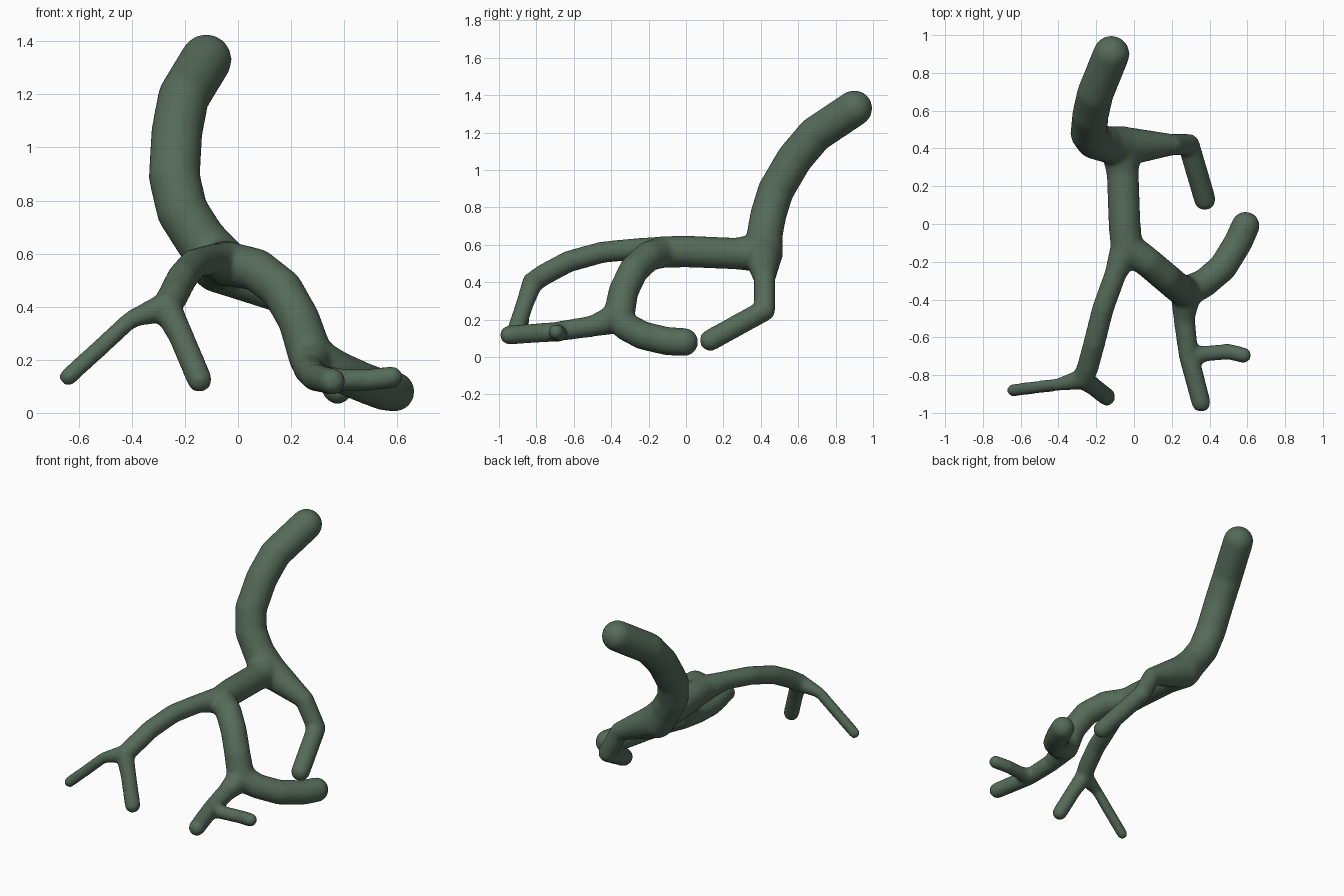
import bpy, bmesh
from mathutils import Vector, Matrix

if "Cube" in bpy.data.objects:
    bpy.data.objects.remove(bpy.data.objects["Cube"])

bark = bpy.data.materials.new("dark green")
bark.diffuse_color = (0.09, 0.145, 0.1, 1)
bark.use_nodes = True
bark.node_tree.nodes["Principled BSDF"].inputs["Base Color"].default_value = bark.diffuse_color

# Places where limbs meet: x, y, z, radius
hub = (-.07, .41, .56, .11)
fork = (-.04, -.12, .562, .085)
left = (-.27, -.82, .4, .056)
right = (.275, -.36, .21, .085)
spur = (.29, -.7, .135, .053)


def limb(radius, start, *points, end=None):
    """Path of (point, radius) from one meeting place to a tip or another meeting place."""
    path = [(start[:3], start[3])] + [(p, radius) for p in points]
    return path + ([(end[:3], end[3])] if end else [])


limbs = [
    # trunk and spine
    limb(.097, hub, (-.14, .42, .65), (-.21, .44, .76), (-.24, .48, .89), (-.23, .58, 1.06),
         (-.205, .69, 1.19), (-.12, .9, 1.33)),
    limb(.085, hub, (-.06, .27, .553), (-.05, 0, .565), end=fork),
    # bent back branch
    limb(.058, hub, (.2, .42, .42), (.29, .42, .25), (.375, .13, .09)),
    # left branch and its two twigs
    limb(.058, fork, (-.1, -.27, .578), (-.165, -.45, .56), (-.21, -.63, .51),
         (-.245, -.76, .44), end=left),
    limb(.034, left, (-.4, -.85, .355), (-.64, -.88, .135)),
    limb(.048, left, (-.215, -.86, .29), (-.145, -.915, .125)),
    # right branch and its fork
    limb(.08, fork, (.07, -.2, .54), (.165, -.28, .465), (.23, -.335, .35), end=right),
    limb(.076, right, (.37, -.315, .16), (.47, -.23, .115), (.55, -.1, .085), (.59, -.01, .08)),
    limb(.057, right, (.265, -.5, .165), end=spur),
    limb(.051, spur, (.355, -.945, .118)),
    limb(.042, spur, (.39, -.685, .125), (.5, -.675, .125), (.58, -.695, .135)),
]


def add_limb(bm, path):
    """Ball at each path point, tapered cone between neighbours."""
    for p, r in path:
        bmesh.ops.create_icosphere(bm, subdivisions=3, radius=r, matrix=Matrix.Translation(p))
    for (p, r1), (q, r2) in zip(path, path[1:]):
        p, q = Vector(p), Vector(q)
        d = q - p
        m = Matrix.Translation((p + q) / 2) @ d.to_track_quat('Z', 'Y').to_matrix().to_4x4()
        bmesh.ops.create_cone(bm, cap_ends=True, segments=20, radius1=r1, radius2=r2,
                              depth=d.length, matrix=m)


bm = bmesh.new()
for path in limbs:
    add_limb(bm, path)
me = bpy.data.meshes.new("branch")
bm.to_mesh(me)
bm.free()
me.materials.append(bark)
branch = bpy.data.objects.new("branch", me)
bpy.context.collection.objects.link(branch)

# Fuse limbs into one skin and soften the forks
fuse = branch.modifiers.new("fuse", 'REMESH')
fuse.mode = 'VOXEL'
fuse.voxel_size = 0.012
fuse.use_smooth_shade = True
soft = branch.modifiers.new("soften", 'SMOOTH')
soft.factor = 0.5
soft.iterations = 10
